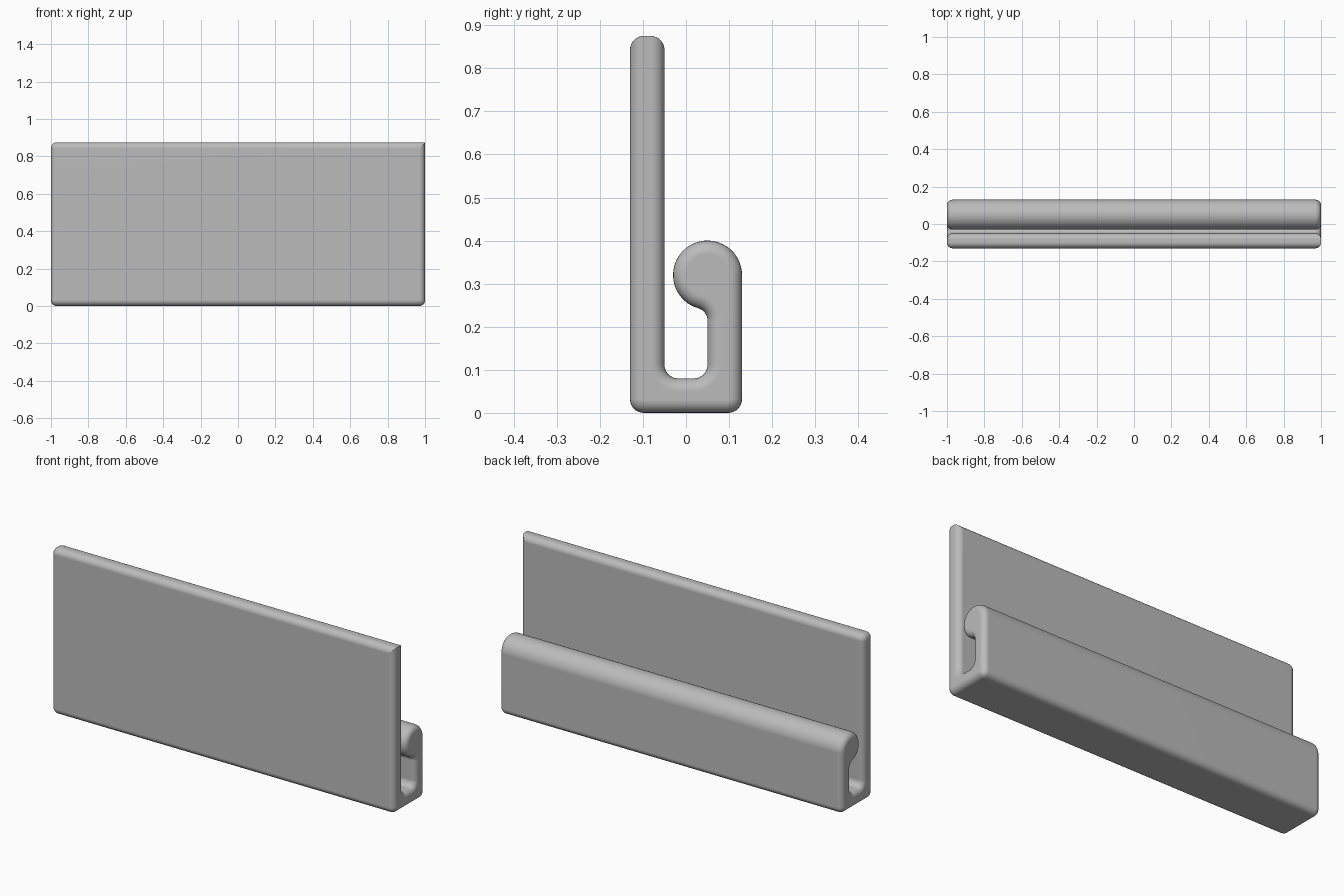
import bpy
import bmesh
from math import radians, degrees, cos, sin, acos, atan2, sqrt

default = bpy.data.objects.get("Cube")
if default:
    bpy.data.objects.remove(default)

# Main dimensions
HALF_X, HALF_Y, HEIGHT = 1.0, 0.13, 0.875
WALL = 0.08            # wall thickness
FILLET = 0.032         # profile corner radius
EDGE = 0.03            # rounding of the two ends
BULB_Z, NOTCH = 0.32, 0.03
STEPS, BULB_STEPS, END_STEPS = 8, 40, 6

INNER = HALF_Y - WALL
BULB_ARM = sqrt((WALL + NOTCH) ** 2 - NOTCH ** 2)
BULB_END = degrees(atan2(-BULB_ARM, -NOTCH)) + 360


def arc(y, z, radius, start, end, steps=STEPS):
    """Points of a circular arc in the y-z plane."""
    angles = [radians(start + (end - start) * i / steps) for i in range(steps + 1)]
    return [(y + radius * cos(a), z + radius * sin(a)) for a in angles]


def outline(inset, square_top):
    """Hook profile moved inward; square_top keeps the plate's full height."""
    f, g = FILLET, FILLET - inset
    hollow = FILLET + inset
    points = arc(f - HALF_Y, f, g, 180, 270)
    points += arc(HALF_Y - f, f, g, 270, 360)
    # Round bulb and the notch under it
    points += arc(INNER, BULB_Z, WALL - inset, 0, BULB_END, BULB_STEPS)
    points += arc(INNER - NOTCH, BULB_Z - BULB_ARM, NOTCH + inset, BULB_END - 180, 0)
    # Slot floor
    points += arc(INNER - f, WALL + f, hollow, 0, -90)
    points += arc(f - INNER, WALL + f, hollow, -90, -180)
    # Top of the tall plate
    skip = degrees(acos(g / f)) if square_top else 0
    radius = f if square_top else g
    points += arc(-INNER - f, HEIGHT - f, radius, skip, 90)
    points += arc(f - HALF_Y, HEIGHT - f, radius, 90, 180 - skip)
    return points


# Rounded ends as a series of inset rings
ends = []
for i in range(END_STEPS + 1):
    a = radians(90 * i / END_STEPS)
    ends.append((HALF_X - EDGE * (1 - cos(a)), EDGE * (1 - sin(a))))
rings = [(-x, d, False) for x, d in ends] + [(x, d, True) for x, d in reversed(ends)]

bm = bmesh.new()
loops = [[bm.verts.new((x, y, z)) for y, z in outline(d, square)]
         for x, d, square in rings]
for lower, upper in zip(loops, loops[1:]):
    for i in range(len(lower)):
        j = (i + 1) % len(lower)
        bm.faces.new((lower[i], lower[j], upper[j], upper[i]))
bm.faces.new(loops[0])
bm.faces.new(loops[-1])
bmesh.ops.remove_doubles(bm, verts=bm.verts, dist=0.00001)
bmesh.ops.recalc_face_normals(bm, faces=bm.faces)
mesh = bpy.data.meshes.new("hook_rail")
bm.to_mesh(mesh)
bm.free()

rail = bpy.data.objects.new("hook_rail", mesh)
bpy.context.collection.objects.link(rail)

# Plain grey finish
grey = bpy.data.materials.new("plain_grey")
grey.use_nodes = True
color = (0.5, 0.5, 0.5, 1)
grey.diffuse_color = color
grey.node_tree.nodes["Principled BSDF"].inputs["Base Color"].default_value = color
mesh.materials.append(grey)

# Smooth shading with flat walls kept flat
bpy.ops.object.select_all(action='DESELECT')
rail.select_set(True)
bpy.context.view_layer.objects.active = rail
bpy.ops.object.shade_smooth_by_angle(angle=radians(35))
weighted = rail.modifiers.new("flat_walls", 'WEIGHTED_NORMAL')
weighted.keep_sharp = True
